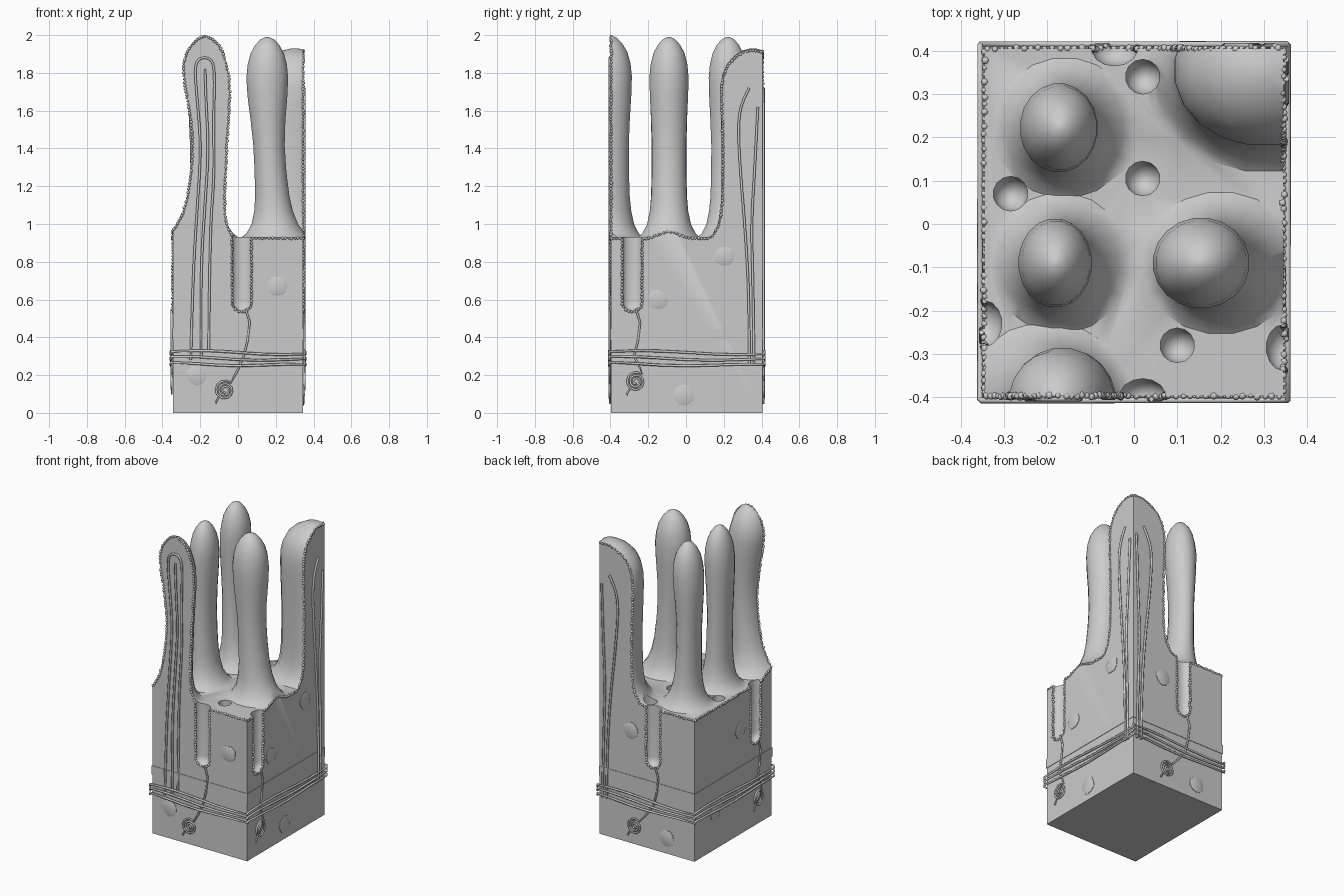
import bpy, bmesh, math, random
from mathutils import Vector, Matrix

if "Cube" in bpy.data.objects:
    bpy.data.objects.remove(bpy.data.objects["Cube"])

random.seed(4)
X0, X1, Y0, Y1, TOP = -0.345, 0.345, -0.397, 0.405, 0.93


def new_object(name, bm):
    bmesh.ops.recalc_face_normals(bm, faces=bm.faces)
    me = bpy.data.meshes.new(name)
    bm.to_mesh(me)
    bm.free()
    ob = bpy.data.objects.new(name, me)
    bpy.context.collection.objects.link(ob)
    return ob


def box(name, x0, x1, y0, y1, z0, z1):
    bm = bmesh.new()
    m = Matrix.LocRotScale(((x0 + x1) / 2, (y0 + y1) / 2, (z0 + z1) / 2), None, (x1 - x0, y1 - y0, z1 - z0))
    bmesh.ops.create_cube(bm, size=1, matrix=m)
    return new_object(name, bm)


def loft(name, rings, n=20):
    """Closed skin through elliptical rings (z, cx, cy, rx, ry)."""
    bm = bmesh.new()
    loops = [[bm.verts.new((cx + rx * math.cos(2 * math.pi * (i + .5) / n), cy + ry * math.sin(2 * math.pi * (i + .5) / n), z))
              for i in range(n)] for z, cx, cy, rx, ry in rings]
    for a, b in zip(loops, loops[1:]):
        for i in range(n):
            bm.faces.new((a[i], a[(i + 1) % n], b[(i + 1) % n], b[i]))
    bm.faces.new(loops[0])
    bm.faces.new(loops[-1])
    return new_object(name, bm)


def boolean(target, cutter, op):
    mod = target.modifiers.new(op, 'BOOLEAN')
    mod.operation, mod.solver, mod.object = op, 'EXACT', cutter
    bpy.context.view_layer.objects.active = target
    bpy.ops.object.modifier_apply(modifier=mod.name)
    bpy.data.objects.remove(cutter)


def smooth(ob, angle=40):
    bpy.ops.object.select_all(action='DESELECT')
    ob.select_set(True)
    bpy.context.view_layer.objects.active = ob
    bpy.ops.object.shade_smooth_by_angle(angle=math.radians(angle))


def wall(side, u, z, d=0.006):
    """Point on a wall; u runs to the right as seen from outside."""
    return Vector({'front': (u, Y0 - d, z), 'right': (X1 + d, u, z),
                   'back': (-u, Y1 + d, z), 'left': (X0 - d, -u, z)}[side])


def tube(name, pts, r=0.007, closed=False, spline='POLY'):
    cu = bpy.data.curves.new(name, 'CURVE')
    cu.dimensions, cu.bevel_depth, cu.bevel_resolution, cu.use_fill_caps = '3D', r, 1, True
    sp = cu.splines.new(spline)
    if spline == 'NURBS':
        sp.points.add(len(pts) - 1)
        sp.use_endpoint_u, sp.order_u, sp.resolution_u = True, 3, 5
    else:
        sp.points.add(len(pts) - 1)
    for p, q in zip(sp.points, pts):
        p.co = (*q, 1)
    sp.use_cyclic_u = closed
    ob = bpy.data.objects.new(name, cu)
    bpy.context.collection.objects.link(ob)


# Tissue block with finger-like projections
PROFILE = [(.86, .98, .11), (.92, .97, .09), (.95, .96, .05), (1.0, .93, .02), (1.07, .87, .006), (1.15, .82, 0),
           (1.28, .76, 0), (1.42, .75, 0), (1.55, .83, 0), (1.68, .95, 0), (1.78, 1, 0), (1.85, .94, 0),
           (1.91, .8, 0), (1.955, .58, 0), (1.985, .33, 0), (1.998, .08, 0)]
# base x, middle x, top x, y, rx, ry, height, waist strength
FINGERS = [(-.2, -.15, -.175, -.41, .122, .125, 2.0, 1), (.2, .165, .155, -.09, .112, .105, 1.99, 1),
           (-.17, -.185, -.18, -.09, .085, .103, 1.98, .7), (-.16, -.18, -.17, .222, .09, .103, 1.99, 1),
           (.3, .29, .30, .355, .205, .175, 1.93, .25)]
tissue = box("tissue_block", -.5, .5, -.6, .6, -.2, TOP)
for bx, mx, tx, cy, rx, ry, h, waist in FINGERS:
    rings = []
    for z, s, flare in PROFILE:
        t = min(1, max(0, (z - .95) / .9))
        cx = bx * (1 - t) * (1 - 2 * t) + 4 * mx * t * (1 - t) + tx * t * (2 * t - 1)
        sx, sy = (s ** waist, s ** (waist * .5)) if z < 1.8 else (s, s)
        zz = z if z < .93 else .93 + (z - .93) * (h - .93) / 1.068
        rings.append((zz, cx, cy, rx * sx + flare, ry * sy + flare * .8))
    boolean(tissue, loft("finger", rings), 'UNION')
boolean(tissue, box("clip", X0, X1, Y0, Y1, 0, 2.2), 'INTERSECT')

# Pits in the top and half-round grooves in the walls
PITS = [(.02, .105), (.02, .34), (-.285, .07), (.1, -.28)]
GROOVES = {'front': .02, 'right': -.285, 'back': .045, 'left': .23}
cuts = [(x, y, .04, .04) for x, y in PITS]
for side, u in GROOVES.items():
    p = wall(side, u, 0, 0)
    cuts.append((p.x, p.y, .053, .04) if side in ('front', 'back') else (p.x, p.y, .04, .053))
for x, y, rx, ry in cuts:
    dome = [(.59 - .05 * math.cos(a), x, y, rx * math.sin(a), ry * math.sin(a)) for a in (.15, .5, .9, 1.25, math.pi / 2)]
    boolean(tissue, loft("pit", dome + [(1.0, x, y, rx, ry)], 14), 'DIFFERENCE')
smooth(tissue)

# Beaded rim along every cut edge of the walls
bm = bmesh.new()
bm.from_mesh(tissue.data)
bm.normal_update()


def on_wall(f):
    c, n = f.calc_center_median(), f.normal
    return (abs(n.x) > .99 and min(abs(c.x - X0), abs(c.x - X1)) < .001) or \
           (abs(n.y) > .99 and min(abs(c.y - Y0), abs(c.y - Y1)) < .001)


spots = {}
for e in bm.edges:
    a, b = e.verts[0].co, e.verts[1].co
    if len(e.link_faces) == 2 and min(a.z, b.z) > .5 and sum(map(on_wall, e.link_faces)) == 1:
        steps = max(1, round(e.calc_length() / .017))
        for i in range(steps):
            p = a.lerp(b, (i + .5) / steps)
            spots[tuple(round(c / .014) for c in p)] = p
bm.free()
bm = bmesh.new()
for p in spots.values():
    jitter = Vector((0, 0, -.006)) + Vector([random.uniform(-.002, .002) for _ in range(3)])
    bmesh.ops.create_icosphere(bm, subdivisions=1, radius=random.uniform(.007, .01), matrix=Matrix.Translation(p + jitter))
smooth(new_object("bead_rim", bm), 60)

# Thin layer band
box("layer_band", X0 - .003, X1 + .003, Y0 - .003, Y1 + .003, .385, .445)

# Vessel bands around the block
for k, z0 in enumerate((.325, .293, .262)):
    pts = []
    for side, lo, hi in (('front', X0, X1), ('right', Y0, Y1), ('back', -X1, -X0), ('left', -Y1, -Y0)):
        for i in range(7):
            t = i / 6
            u = lo + (hi - lo) * t
            pts.append(wall(side, u - .008 * (i == 0) + .008 * (i == 6), z0 - .012 * t + .007 * math.sin(6 * t + k), .01))
    tube("vessel_band", pts, .007, True)

# Vessel loops running up the cut fingers
VESSELS = [
    ('front', [(-.25, .28), (-.24, .7), (-.215, 1.1), (-.195, 1.4), (-.215, 1.65), (-.23, 1.82), (-.21, 1.88),
               (-.14, 1.88), (-.122, 1.8), (-.13, 1.55), (-.125, 1.25), (-.15, .95), (-.155, .33)]),
    ('front', [(-.195, .29), (-.2, .7), (-.175, 1.1), (-.155, 1.4), (-.17, 1.65), (-.175, 1.82)]),
    ('right', [(.335, .25), (.335, .6), (.315, .95), (.29, 1.25), (.275, 1.5), (.29, 1.64), (.335, 1.72)]),
    ('right', [(.36, .25), (.355, .7), (.345, 1.0), (.365, 1.3), (.38, 1.62)]),
    ('back', [(-.29, .25), (-.285, .6), (-.26, .95), (-.225, 1.25), (-.205, 1.5), (-.22, 1.64), (-.27, 1.72)]),
    ('back', [(-.32, .25), (-.31, .7), (-.30, 1.0), (-.315, 1.3), (-.325, 1.65)])]
for side, path in VESSELS:
    tube("finger_vessel", [wall(side, u, z) for u, z in path], .007, spline='NURBS')

# Cord below each groove ending in a coil
COILS = {'front': (-.07, .12), 'right': (-.265, .165), 'back': (-.085, .12), 'left': (.255, .17)}
for side, (cu, cz) in COILS.items():
    g = GROOVES[side]
    pts = [(g + .02, .55), (g + .042, .48), (g + .03, .38), (g + .01, .3), ((g + cu) / 2 + .02, cz + .1)]
    for i in range(33):
        a, r = .9 + i * math.pi / 6, .052 * (1 - i / 40)
        pts.append((cu + r * math.cos(a), cz + r * math.sin(a)))
    tube("coil_cord", [wall(side, u, z, .007) for u, z in pts], .006)
    tube("coil_tail", [wall(side, cu + u, cz + z) for u, z in ((-.005, -.03), (-.035, -.04), (-.05, -.07))], .005)

# Flat cell patches on the walls
CELLS = [('front', .21, .67), ('front', -.22, .2), ('right', .205, .83), ('right', -.15, .6), ('right', -.01, .095),
         ('back', -.115, .74), ('back', .145, .1), ('left', -.19, .24), ('left', .07, .68)]
for side, cu, cz in CELLS:
    bm = bmesh.new()
    rr = [random.uniform(.048, .057) for _ in range(12)]
    loops = [[bm.verts.new(wall(side, cu + k * r * math.cos(i * math.pi / 6), cz + k * r * math.sin(i * math.pi / 6), d))
              for i, r in enumerate(rr)] for k, d in ((1, -.004), (1, .003), (.85, .006))]
    for a, b in zip(loops, loops[1:]):
        for i in range(12):
            bm.faces.new((a[i], a[(i + 1) % 12], b[(i + 1) % 12], b[i]))
    bm.faces.new(loops[0])
    bm.faces.new(loops[-1])
    smooth(new_object("cell_patch", bm))
